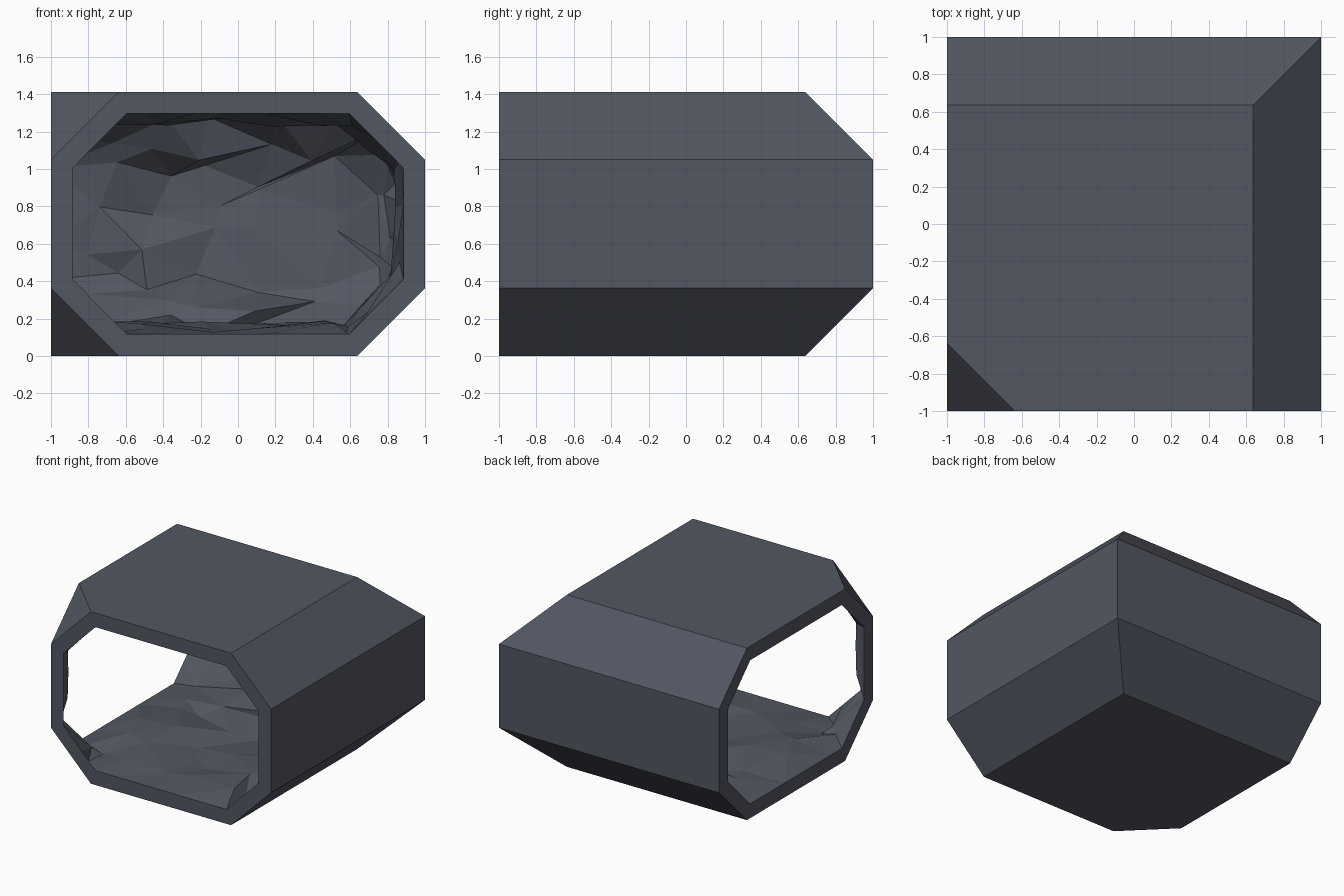
import bpy, bmesh, random
from mathutils import Vector

if "Cube" in bpy.data.objects:
    bpy.data.objects.remove(bpy.data.objects["Cube"])

random.seed(4)
slate = bpy.data.materials.new("slate")
slate.diffuse_color = (0.085, 0.095, 0.12, 1)
slate.use_nodes = True
slate.node_tree.nodes["Principled BSDF"].inputs["Base Color"].default_value = slate.diffuse_color


def octagon(w, wi, zs):
    """Octagon as (across, z) pairs: half widths w (sides) and wi (top/bottom)."""
    z0, z1, z2, z3 = zs
    return [(-wi, z0), (wi, z0), (w, z1), (w, z2), (wi, z3), (-wi, z3), (-w, z2), (-w, z1)]


OUTER = (1.0, 0.637, (0.0, 0.363, 1.05, 1.413))
INNER = (0.885, 0.595, (0.118, 0.41, 1.005, 1.297))


def on_opening(co):
    return co.x < -0.999 or co.y < -0.999


def corner_solid(spec):
    """Hull of an octagonal tunnel turning from the front end to the left end; ends open."""
    w, wi, zs = spec
    bm = bmesh.new()
    pts = [(a, -1, z) for a, z in octagon(*spec)]
    pts += [(-1, a, z) for a, z in octagon(*spec)]
    pts += [(r, r, z) for r, z in zip((wi, w, w, wi), zs)]
    for p in pts:
        bm.verts.new(p)
    bmesh.ops.remove_doubles(bm, verts=bm.verts[:], dist=1e-4)
    bmesh.ops.convex_hull(bm, input=bm.verts[:])
    bmesh.ops.dissolve_limit(bm, angle_limit=0.03, verts=bm.verts[:], edges=bm.edges[:])
    bmesh.ops.recalc_face_normals(bm, faces=bm.faces[:])
    ends = [f for f in bm.faces
            if all(v.co.x < -0.999 for v in f.verts) or all(v.co.y < -0.999 for v in f.verts)]
    bmesh.ops.delete(bm, geom=ends, context='FACES')
    return bm


def finish(bm, name):
    me = bpy.data.meshes.new(name)
    bm.to_mesh(me)
    bm.free()
    me.materials.append(slate)
    bpy.context.collection.objects.link(bpy.data.objects.new(name, me))


# Smooth outer casing
finish(corner_solid(OUTER), "outer_casing")

# Flat rims round the two openings
for name, place in (("front_rim", lambda a, z: (a, -1, z)), ("left_rim", lambda a, z: (-1, a, z))):
    bm = bmesh.new()
    out = [bm.verts.new(place(*p)) for p in octagon(*OUTER)]
    inn = [bm.verts.new(place(*p)) for p in octagon(*INNER)]
    for i in range(8):
        j = (i + 1) % 8
        quad = (out[i], out[j], inn[j], inn[i])
        bm.faces.new(quad if name == "front_rim" else quad[::-1])
    finish(bm, name)

# Rough rock lining: slice the inner tunnel into a grid, then jitter it inwards
bm = corner_solid(INNER)
# Extra slice down the post between the openings, so it is rough too
bmesh.ops.bisect_plane(bm, geom=bm.verts[:] + bm.edges[:] + bm.faces[:], dist=1e-4,
                       plane_co=(0, 0, 0), plane_no=(1, -1, 0))
cuts = [(axis, -0.72 + 0.29 * i) for axis in (0, 1) for i in range(6)] + [(2, 0.6), (2, 0.82)]
for axis, d in cuts:
    co, no = Vector(), Vector()
    co[axis], no[axis] = d, 1
    bmesh.ops.bisect_plane(bm, geom=bm.verts[:] + bm.edges[:] + bm.faces[:],
                           plane_co=co, plane_no=no, dist=1e-4)
bmesh.ops.remove_doubles(bm, verts=bm.verts[:], dist=0.05)
bm.normal_update()
moves = []
for v in bm.verts:
    if not on_opening(v.co):
        side = Vector([random.uniform(-0.09, 0.09) for _ in range(3)])
        side -= v.normal * side.dot(v.normal)
        if v.co.x + v.co.y < -1.4:
            side *= 0.2
        moves.append((v, side - v.normal * random.uniform(-0.02, 0.075)))
for v, m in moves:
    v.co += m
    v.co.x = max(v.co.x, -0.98)
    v.co.y = max(v.co.y, -0.98)
bmesh.ops.triangulate(bm, faces=bm.faces[:])
bmesh.ops.reverse_faces(bm, faces=bm.faces[:])
finish(bm, "rock_lining")
